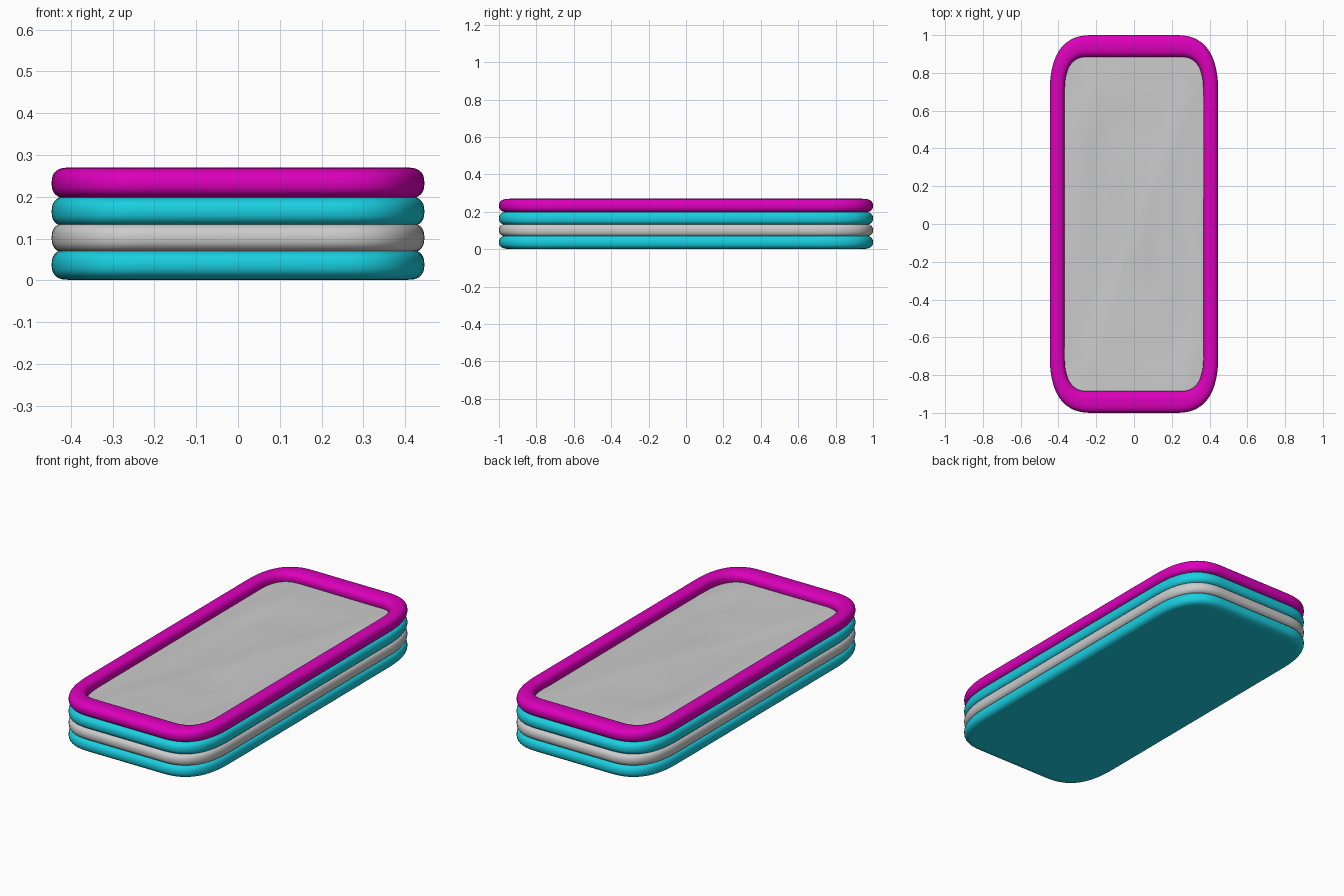
import bpy
from math import sin, cos, pi, copysign

if "Cube" in bpy.data.objects:
    bpy.data.objects.remove(bpy.data.objects["Cube"])

CORNER = 14   # points per rounded corner
TUBE = 28     # points around each tube


def paint(obj, name, rgb):
    mat = bpy.data.materials.get(name) or bpy.data.materials.new(name)
    mat.diffuse_color = (*rgb, 1)
    mat.use_nodes = True
    mat.node_tree.nodes["Principled BSDF"].inputs["Base Color"].default_value = mat.diffuse_color
    obj.data.materials.append(mat)


def make(name, verts, faces):
    mesh = bpy.data.meshes.new(name)
    mesh.from_pydata(verts, [], faces)
    mesh.update()
    for p in mesh.polygons:
        p.use_smooth = True
    obj = bpy.data.objects.new(name, mesh)
    bpy.context.collection.objects.link(obj)
    return obj


def outline(s):
    """Soft-cornered rectangle; s runs from 0 (inner edge) to 1 (outer edge)."""
    def mix(a, b):
        return a + (b - a) * s
    X, Y = mix(0.367, 0.446), mix(0.885, 1.0)
    x, y = mix(0.25, 0.23), mix(0.71, 0.70)
    quad = []
    for i in range(CORNER):
        t = i / (CORNER - 1)
        a, b, c = (1 - t) ** 2, 2 * t * (1 - t), t * t
        quad.append((a * X + b * X + c * x, a * y + b * Y + c * Y))
    left = [(-px, py) for px, py in reversed(quad)]
    half = quad + left
    return half + [(-px, -py) for px, py in half]


def power(v, e):
    return copysign(abs(v) ** e, v)


# Inflated ring with a slightly squared cross-section
def ring(name, z, h):
    verts, faces = [], []
    n = 4 * CORNER
    for j in range(TUBE):
        a = 2 * pi * j / TUBE
        s = 0.5 + 0.5 * power(cos(a), 0.8)
        dz = h / 2 * power(sin(a), 0.8)
        verts += [(x, y, z + dz) for x, y in outline(s)]
    for j in range(TUBE):
        k = (j + 1) % TUBE
        for i in range(n):
            m = (i + 1) % n
            faces.append((j * n + i, j * n + m, k * n + m, k * n + i))
    return make(name, verts, faces)


CYAN, PINK = (0.01, 0.62, 0.75), (0.72, 0.0, 0.5)
bottom = ring("bottom_ring", 0.038, 0.073)
paint(bottom, "cyan", CYAN)
ring("lower_middle_ring", 0.102, 0.073)
upper = ring("upper_middle_ring", 0.165, 0.073)
paint(upper, "cyan", CYAN)
top = ring("top_ring", 0.233, 0.074)
paint(top, "pink", PINK)


# Sheet filling the ring outline, built from concentric loops
def sheet(name, height, steps, flip=False):
    rim = outline(0.4)
    n = len(rim)
    verts, faces = [(0, 0, height(0, 0))], []
    for k in range(1, steps + 1):
        for x, y in rim:
            px, py = x * k / steps, y * k / steps
            verts.append((px, py, height(px, py)))
    for i in range(n):
        m = (i + 1) % n
        faces.append((0, 1 + i, 1 + m))
        for k in range(steps - 1):
            a, b = 1 + k * n, 1 + (k + 1) * n
            faces.append((a + i, b + i, b + m, a + m))
    if flip:
        faces = [f[::-1] for f in faces]
    return make(name, verts, faces)


# Gently rippled water just below the rim
def ripple(x, y):
    return (0.218 + 0.004 * sin(5 * y + 7 * x) + 0.003 * sin(13 * x - 4 * y + 1)
            + 0.0015 * sin(25 * x - 9 * y))


water = sheet("water_surface", ripple, 40)

# Flat floor under the pool
floor = sheet("pool_floor", lambda x, y: 0.0, 2, flip=True)
paint(floor, "cyan", CYAN)
